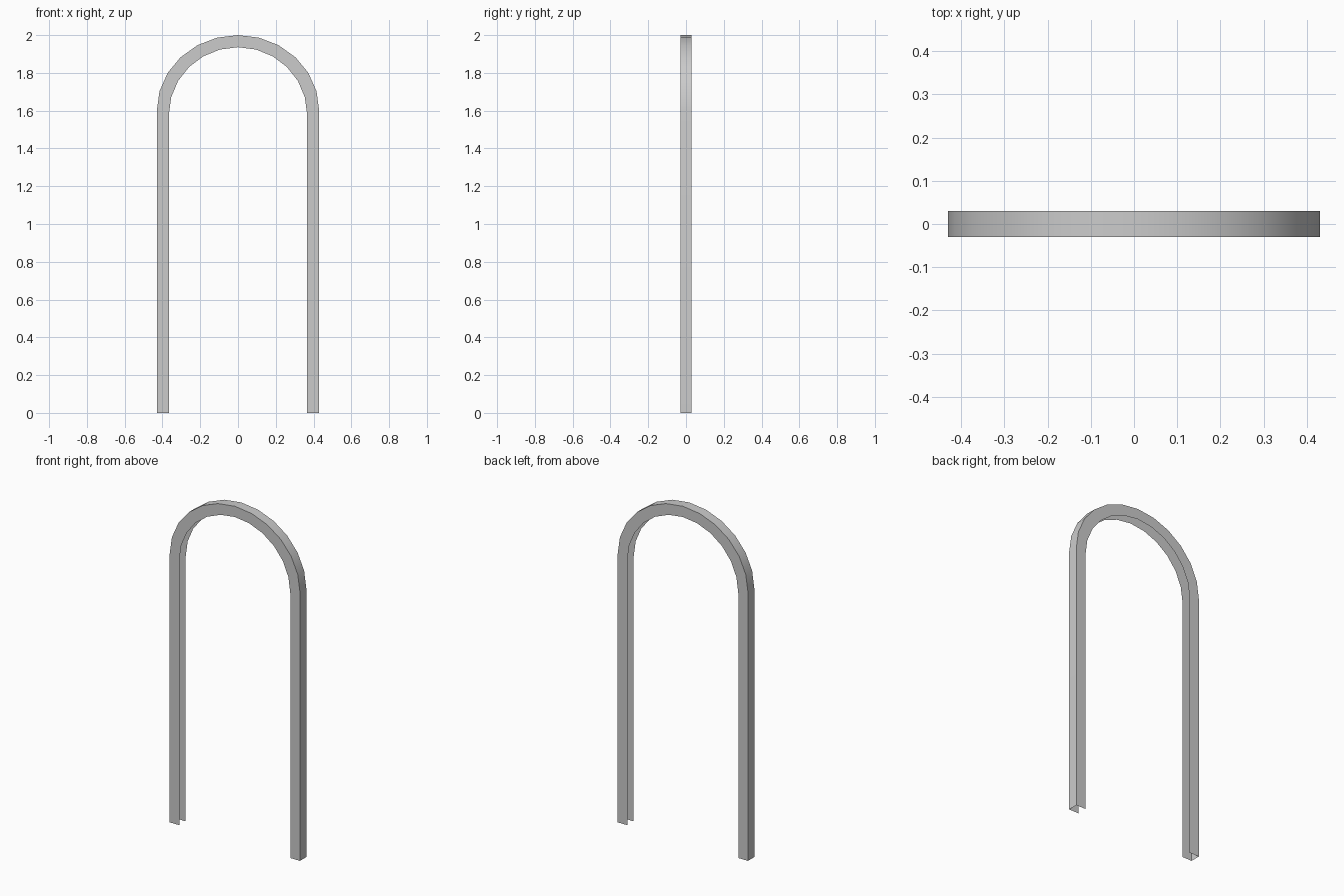
import bpy, bmesh, math

if "Cube" in bpy.data.objects:
    bpy.data.objects.remove(bpy.data.objects["Cube"])

HALF_DEPTH = 0.03
STEPS = 12


def arch_path(half_width, spring_z, rise):
    """Leg foot, half-ellipse over the top, other leg foot."""
    pts = [(-half_width, 0.0)]
    for i in range(STEPS + 1):
        a = math.pi * (1 - i / STEPS)
        pts.append((half_width * math.cos(a), spring_z + rise * math.sin(a)))
    return pts + [(half_width, 0.0)]


outer = arch_path(0.43, 1.60, 0.40)
inner = arch_path(0.366, 1.58, 0.356)

# Thin open channel: front flange, outer web, back flange; open on the inside
bm = bmesh.new()
rows = []
for (ox, oz), (ix, iz) in zip(outer, inner):
    section = [(ix, -HALF_DEPTH, iz), (ox, -HALF_DEPTH, oz),
               (ox, HALF_DEPTH, oz), (ix, HALF_DEPTH, iz)]
    rows.append([bm.verts.new(p) for p in section])
for a, b in zip(rows, rows[1:]):
    for k in range(3):
        bm.faces.new((a[k], b[k], b[k + 1], a[k + 1]))

# Make the outer web face away from the opening
bm.normal_update()
web = max(bm.faces, key=lambda f: f.calc_center_median().x)
if web.normal.x < 0:
    bmesh.ops.reverse_faces(bm, faces=bm.faces[:])

mesh = bpy.data.meshes.new("arch_frame")
bm.to_mesh(mesh)
bm.free()
frame = bpy.data.objects.new("arch_frame", mesh)
bpy.context.collection.objects.link(frame)

# Smooth around the bend, crisp at the channel corners
bpy.context.view_layer.objects.active = frame
frame.select_set(True)
bpy.ops.object.shade_smooth_by_angle(angle=math.radians(30))
